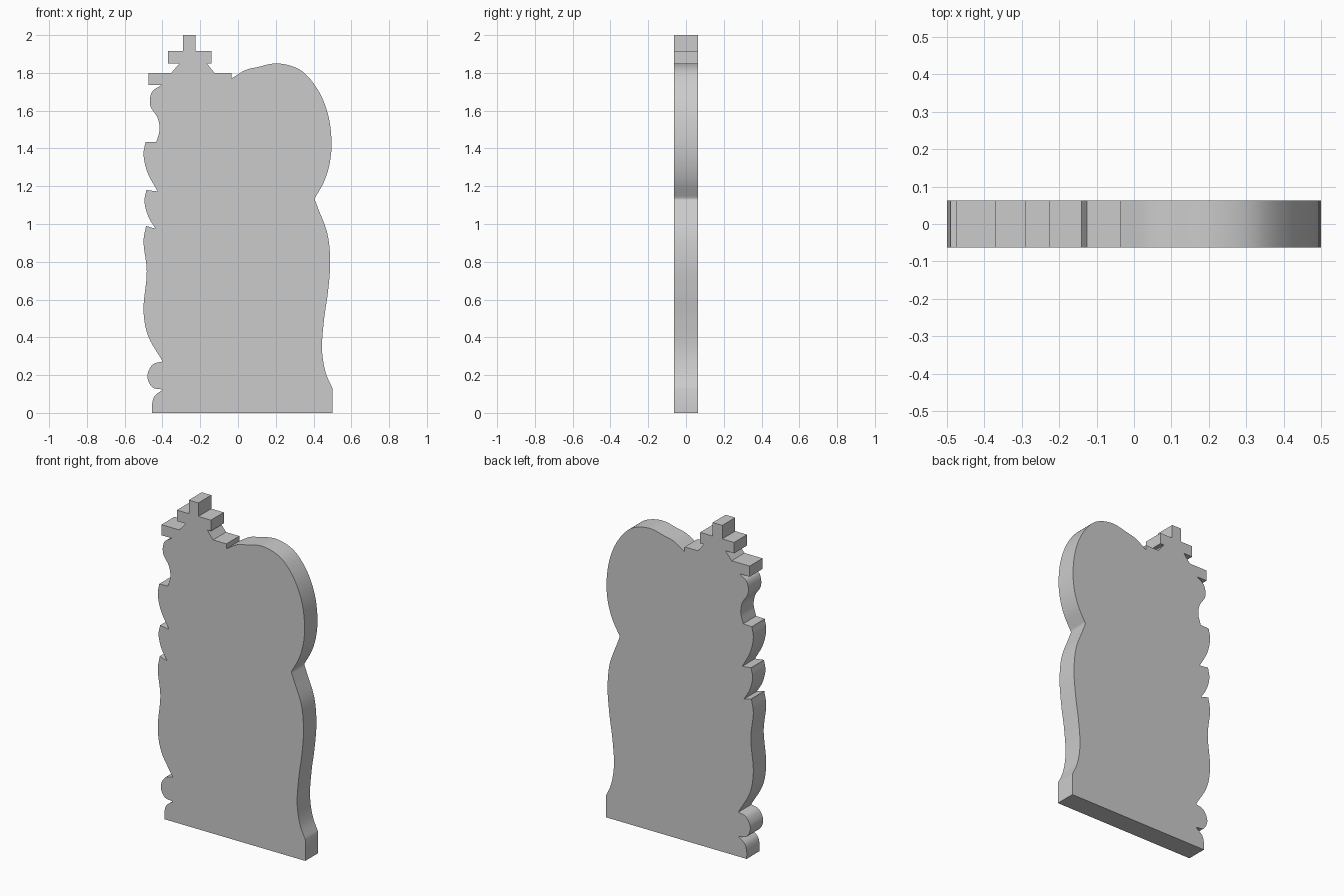
import bpy, bmesh
from mathutils import Vector

if "Cube" in bpy.data.objects:
    bpy.data.objects.remove(bpy.data.objects["Cube"])

HALF = 0.0625  # half thickness of the slab


def smooth_run(pts, steps=8):
    """Centripetal Catmull-Rom curve through the points."""
    p = [Vector(q) for q in pts]
    p = [2 * p[0] - p[1]] + p + [2 * p[-1] - p[-2]]
    out = []
    for i in range(1, len(p) - 2):
        a, b, c, d = p[i - 1:i + 3]
        t0 = 0
        t1 = t0 + (b - a).length ** 0.5
        t2 = t1 + (c - b).length ** 0.5
        t3 = t2 + (d - c).length ** 0.5
        for k in range(steps):
            t = t1 + (t2 - t1) * k / steps
            a1 = a.lerp(b, (t - t0) / (t1 - t0))
            a2 = b.lerp(c, (t - t1) / (t2 - t1))
            a3 = c.lerp(d, (t - t2) / (t3 - t2))
            b1 = a1.lerp(a2, (t - t0) / (t2 - t0))
            b2 = a2.lerp(a3, (t - t1) / (t3 - t1))
            out.append(b1.lerp(b2, (t - t1) / (t2 - t1)))
    return out + [p[-2]]


# Outline (x, z), counter-clockwise from the lower right; runs meet at sharp corners
right_waist = [(.5, .13), (.465, .21), (.445, .33), (.455, .49), (.476, .64),
               (.488, .80), (.473, .95), (.425, 1.08), (.406, 1.13)]
right_head = [(.406, 1.135), (.458, 1.23), (.487, 1.33), (.495, 1.44), (.475, 1.585),
              (.42, 1.715), (.33, 1.815), (.21, 1.85), (.10, 1.83), (.04, 1.815), (-.035, 1.77)]
crown = [(-.035, 1.80), (-.125, 1.80), (-.165, 1.85), (-.14, 1.85), (-.14, 1.917),
         (-.225, 1.917), (-.225, 2), (-.29, 2), (-.29, 1.917), (-.37, 1.917), (-.37, 1.85),
         (-.31, 1.85), (-.353, 1.80), (-.475, 1.80), (-.475, 1.735)]
left_scallops = [
    [(-.405, 1.735), (-.455, 1.70), (-.465, 1.63), (-.425, 1.56), (-.415, 1.50), (-.432, 1.435)],
    [(-.49, 1.433), (-.5, 1.37), (-.48, 1.275), (-.425, 1.172)],
    [(-.485, 1.18), (-.495, 1.12), (-.475, 1.04), (-.437, .975)],
    [(-.487, .99), (-.5, .91), (-.483, .75), (-.5, .54), (-.477, .41), (-.4, .275)],
    [(-.4, .272), (-.45, .257), (-.48, .195), (-.453, .135), (-.402, .124)],
    [(-.402, .12), (-.442, .088), (-.455, .045), (-.455, 0)],
]
outline = [Vector((.5, 0))] + smooth_run(right_waist) + smooth_run(right_head)
outline += [Vector(q) for q in crown]
for run in left_scallops:
    outline += smooth_run(run)

# Extrude the outline into a slab
bm = bmesh.new()
front = bm.faces.new([bm.verts.new((p.x, -HALF, p.y)) for p in outline])
ext = bmesh.ops.extrude_face_region(bm, geom=[front], use_keep_orig=True)
bmesh.ops.translate(bm, vec=(0, 2 * HALF, 0),
                    verts=[g for g in ext["geom"] if isinstance(g, bmesh.types.BMVert)])
bmesh.ops.recalc_face_normals(bm, faces=bm.faces)
mesh = bpy.data.meshes.new("shaped_slab")
bm.to_mesh(mesh)
bm.free()
slab = bpy.data.objects.new("shaped_slab", mesh)
bpy.context.collection.objects.link(slab)

grey = bpy.data.materials.new("plain grey")
grey.diffuse_color = (0.6, 0.6, 0.6, 1)
grey.use_nodes = True
grey.node_tree.nodes["Principled BSDF"].inputs["Base Color"].default_value = grey.diffuse_color
mesh.materials.append(grey)

# Smooth curved rim, crisp corners
bpy.context.view_layer.objects.active = slab
slab.select_set(True)
bpy.ops.object.shade_smooth_by_angle(angle=0.52)
